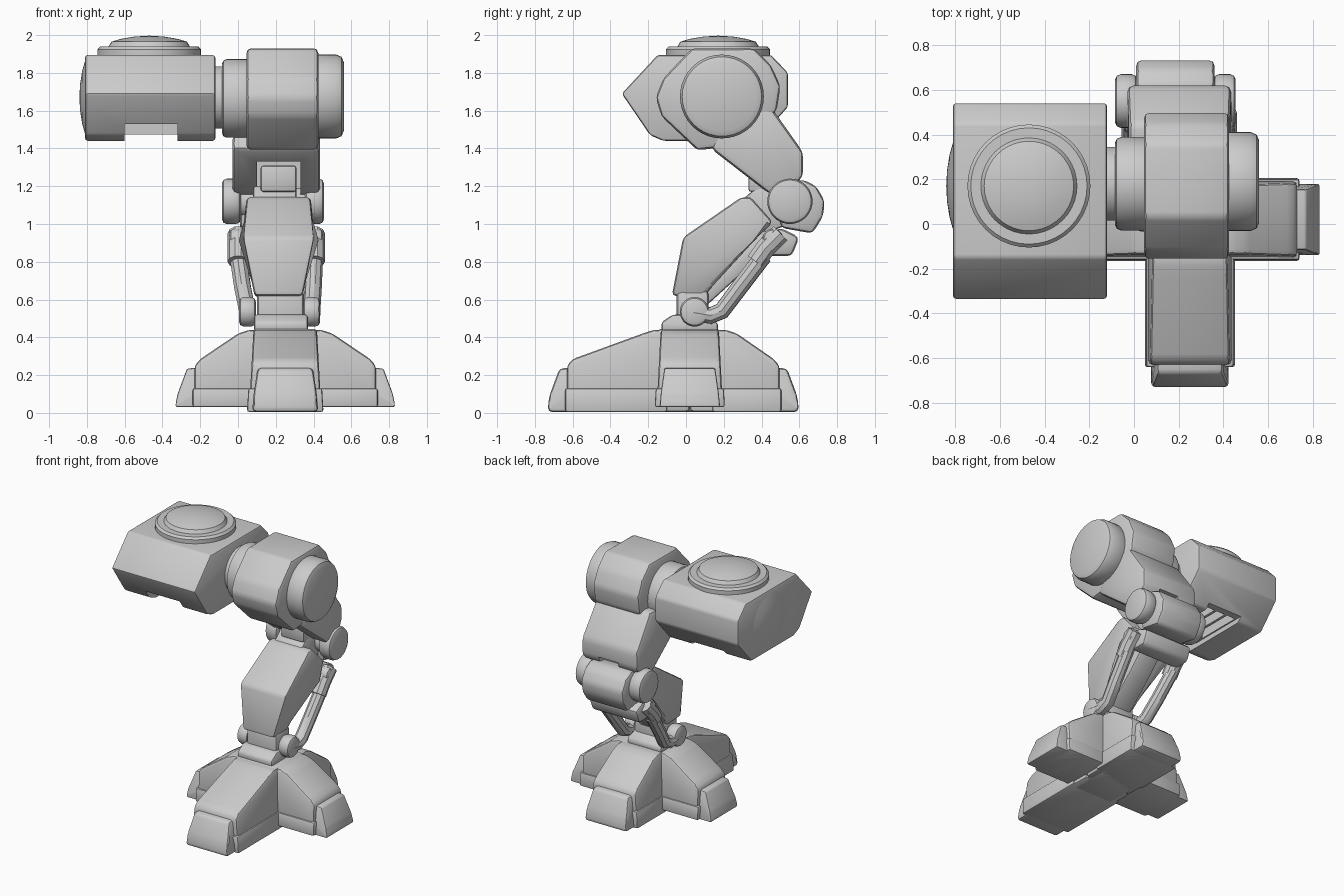
import bpy, bmesh
from math import pi, radians
from mathutils import Matrix, Vector

cube = bpy.data.objects.get("Cube")
if cube:
    bpy.data.objects.remove(cube, do_unlink=True)

grey = bpy.data.materials.new("plain_grey")
grey.use_nodes = True
grey.diffuse_color = (0.6, 0.6, 0.6, 1)
grey.node_tree.nodes["Principled BSDF"].inputs["Base Color"].default_value = (0.6, 0.6, 0.6, 1)


def finish(name, bm):
    bmesh.ops.recalc_face_normals(bm, faces=bm.faces)
    mesh = bpy.data.meshes.new(name)
    bm.to_mesh(mesh)
    bm.free()
    mesh.materials.append(grey)
    obj = bpy.data.objects.new(name, mesh)
    bpy.context.collection.objects.link(obj)
    return obj


def prism(name, profile, x0, x1, bevel=0.02, taper=None, matrix=None):
    """Extrude a (y, z) profile along x; taper(z) scales the width."""
    bm = bmesh.new()
    face = bm.faces.new([bm.verts.new((x0, y, z)) for y, z in profile])
    out = bmesh.ops.extrude_face_region(bm, geom=[face])
    moved = [g for g in out["geom"] if isinstance(g, bmesh.types.BMVert)]
    bmesh.ops.translate(bm, verts=moved, vec=(x1 - x0, 0, 0))
    if taper:
        mid = (x0 + x1) / 2
        for v in bm.verts:
            v.co.x = mid + (v.co.x - mid) * taper(v.co.z)
    bmesh.ops.recalc_face_normals(bm, faces=bm.faces)
    if bevel:
        bmesh.ops.bevel(bm, geom=bm.edges[:], offset=bevel, segments=2, profile=0.5,
                        affect='EDGES', clamp_overlap=True)
    if matrix:
        bm.transform(matrix)
    return finish(name, bm)


def box(name, x, y, z, bevel=0.02):
    return prism(name, [(y[0], z[0]), (y[1], z[0]), (y[1], z[1]), (y[0], z[1])], x[0], x[1], bevel)


def lathe(name, profile, centre, upright=False):
    """Spin (distance, radius) pairs round the x axis, or round z if upright."""
    bm = bmesh.new()
    verts = [bm.verts.new((d, r, 0)) for d, r in profile]
    edges = [bm.edges.new(pair) for pair in zip(verts, verts[1:])]
    bmesh.ops.spin(bm, geom=verts + edges, cent=(0, 0, 0), axis=(1, 0, 0),
                   angle=2 * pi, steps=40, use_merge=True)
    bmesh.ops.remove_doubles(bm, verts=bm.verts, dist=0.0005)
    if upright:
        bm.transform(Matrix.Rotation(-pi / 2, 4, 'Y'))
    bm.transform(Matrix.Translation(centre))
    return finish(name, bm)


def disc(name, x0, x1, r, y, z, b=0.025):
    return lathe(name, [(x0, 0), (x0, r - b), (x0 + b * .3, r - b * .3), (x0 + b, r),
                        (x1 - b, r), (x1 - b * .3, r - b * .3), (x1, r - b), (x1, 0)], (0, y, z))


def rod(name, points, radius):
    curve = bpy.data.curves.new(name, 'CURVE')
    curve.dimensions = '3D'
    curve.bevel_depth = radius
    curve.bevel_resolution = 3
    curve.use_fill_caps = True
    spline = curve.splines.new('POLY')
    spline.points.add(len(points) - 1)
    for p, co in zip(spline.points, points):
        p.co = (*co, 1)
    curve.materials.append(grey)
    obj = bpy.data.objects.new(name, curve)
    bpy.context.collection.objects.link(obj)
    bpy.ops.object.select_all(action='DESELECT')
    obj.select_set(True)
    bpy.context.view_layer.objects.active = obj
    bpy.ops.object.convert(target='MESH')


def cut(obj, *ranges):
    """Cut box-shaped notches out of a part."""
    for x, y, z in ranges:
        cutter = box("notch_cutter", x, y, z, 0)
        cutter.hide_render = True
        mod = obj.modifiers.new("notch", 'BOOLEAN')
        mod.operation = 'DIFFERENCE'
        mod.solver = 'EXACT'
        mod.object = cutter
        bpy.context.view_layer.objects.active = obj
        bpy.ops.object.modifier_apply(modifier=mod.name)
        bpy.data.objects.remove(cutter, do_unlink=True)


# Hip body with notched underside
body = prism("hip_body", [(-.34, 1.69), (-.15, 1.895), (.45, 1.895), (.54, 1.8), (.54, 1.62),
                          (.38, 1.44), (-.12, 1.44), (-.19, 1.47)], -.81, -.12, .015)
cut(body, ((-.6, -.32), (-.6, -.06), (1.3, 1.53)), ((-.6, -.32), (-.08, .7), (1.3, 1.475)),
    *[((x, x + .07), (.02, .36), (1.3, 1.54)) for x in (-.59, -.5, -.41)])
lathe("side_cap", [(-.84, 0), (-.836, .07), (-.825, .14), (-.805, .21), (-.78, .21)], (0, .17, 1.67))

# Turntable and dome on the body
lathe("turntable", [(1.88, .275), (1.925, .275), (1.94, .26), (1.94, .215), (1.965, .2),
                    (1.98, .15), (1.992, .08), (1.997, 0)], (-.47, .17, 0), True)

# Hip joint
disc("hip_neck", -.16, .02, .165, .18, 1.67, .01)
disc("hip_collar", -.085, .1, .208, .18, 1.665)
disc("hip_outer_disc", .38, .56, .222, .19, 1.675, .04)

# Thigh
prism("hip_housing", [(-.16, 1.67), (-.12, 1.77), (.03, 1.93), (.36, 1.93), (.45, 1.84), (.5, 1.73),
                      (.48, 1.6), (.3, 1.42), (.06, 1.39), (-.13, 1.57)], .045, .425, .025)
thigh = prism("thigh", [(.13, 1.4), (.25, 1.6), (.45, 1.62), (.62, 1.38), (.62, 1.25),
                        (.52, 1.15), (.44, 1.16)], -.03, .435, .03,
              lambda z: 1 if z < 1.45 else .97)
cut(thigh, ((.1, .33), (.1, .5), (.9, 1.33)), ((.13, .29), (.45, .8), (.9, 1.27)))
box("thigh_inner_block", (.12, .31), (.33, .55), (1.17, 1.31), .015)

# Knee
for side, x in (("right", -.085), ("left", .355)):
    disc(f"knee_disc_{side}", x, x + .1, .12, .55, 1.12)
disc("knee_axle", -.02, .4, .085, .55, 1.12, .005)
prism("knee_cap", [(.5, 1.22), (.62, 1.235), (.69, 1.2), (.735, 1.12), (.725, 1.04),
                   (.67, .95), (.5, .98)], .01, .36, .025)
prism("knee_bracket", [(.39, .93), (.5, .98), (.6, .93), (.56, .83), (.44, .83)], -.01, .39, .025)
prism("knee_lug", [(.3, 1.13), (.38, 1.2), (.55, 1.2), (.6, 1.02), (.42, .95)], .08, .31, .015)

# Shin, narrowing towards the ankle
prism("shin", [(.34, 1.145), (.29, 1.14), (-.015, .93), (-.075, .62), (.09, .61), (.14, .67),
               (.36, .91), (.46, 1.01)], .025, .405, .022,
      lambda z: .66 + .36 * min((z - .61) / .32, 1) - .13 * max((z - .93) / .21, 0))
prism("shin_back_plate", [(.04, .6), (.1, .56), (.32, .76), (.5, .95), (.42, .99)], .13, .3, .015)

# Pistons either side of the shin
for side, top, low in (("right", 0, .05), ("left", .405, .39)):
    disc(f"piston_mount_{side}", top - .045, top + .045, .055, .46, .92)
    rod(f"piston_sleeve_{side}", [(top, .5, .95), (top, .42, .87), (top, .37, .8)], .055)
    rod(f"piston_rod_{side}", [(top, .41, .83), ((top + low) / 2, .28, .66), (low, .19, .54),
                               (low, .13, .515), (low, .04, .53)], .046)
    disc(f"ankle_disc_{side}", low - .045, low + .045, .078, .045, .535)

# Ankle
box("ankle_block", (.1, .35), (-.05, .12), (.42, .65), .025)
prism("ankle_base", [(-.13, .43), (-.13, .48), (-.07, .52), (.12, .52), (.17, .47), (.17, .43)],
      .085, .37, .015)

# Foot: a core and four stepped toes
box("foot_core", (.08, .42), (-.15, .18), (.005, .445))
for name, turn, length, half in (("front", 0, .75, .185), ("left", 90, .58, .17),
                                 ("back", 180, .575, .185), ("right", 270, .58, .17)):
    place = Matrix.Translation((.25, .02, 0)) @ Matrix.Rotation(radians(turn), 4, 'Z')
    base = .005 if turn % 180 == 0 else .03
    e = -length
    slope = lambda z: 1.04 - .3 * z
    prism(f"{name}_toe", [(0, base), (0, .44), (-.19, .44), (-.25, .42), (e + .13, .285),
                          (e + .1, .25), (e + .1, base)], -half, half, .02, slope, place)
    prism(f"{name}_toe_skirt", [(-.12, base), (-.12, .13), (e + .09, .13), (e + .09, base)],
          -half - .01, half + .01, .012, slope, place)
    prism(f"{name}_toe_tip", [(e + .25, base), (e + .25, .2), (e + .14, .24), (e + .06, .235),
                              (e + .01, .1), (e, .05), (e, base)], -half * .92, half * .92, .02,
          lambda z: 1.02 - .9 * max(z - .06, 0), place)

# Smooth shading with sharp edges kept
bpy.ops.object.select_all(action='DESELECT')
for obj in bpy.context.scene.objects:
    if obj.type == 'MESH' and obj.data.materials and obj.data.materials[0] == grey:
        obj.select_set(True)
        bpy.context.view_layer.objects.active = obj
bpy.ops.object.shade_smooth_by_angle(angle=radians(35))
